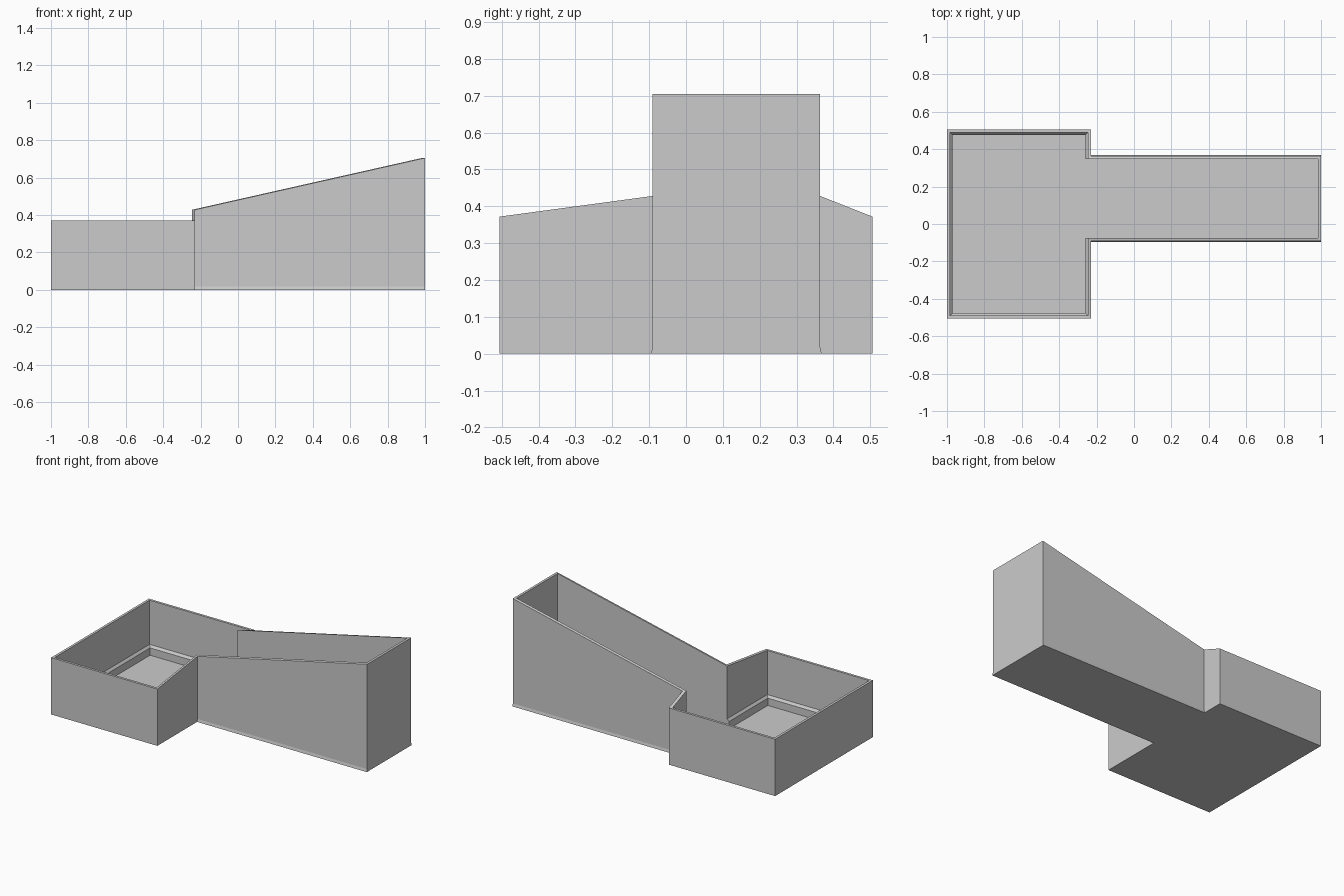
import bpy
import bmesh

if "Cube" in bpy.data.objects:
    bpy.data.objects.remove(bpy.data.objects["Cube"])

T = 0.016        # wall thickness
FLOOR = 0.02     # top of the floor slab
LEDGE = 0.013    # width of the inner ledge


def finish(bm, name):
    bmesh.ops.recalc_face_normals(bm, faces=bm.faces[:])
    mesh = bpy.data.meshes.new(name)
    bm.to_mesh(mesh)
    bm.free()
    obj = bpy.data.objects.new(name, mesh)
    bpy.context.collection.objects.link(obj)
    return obj


def bridge(bm, a, b, closed=True):
    n = len(a)
    for i in range(n if closed else n - 1):
        j = (i + 1) % n
        bm.faces.new((a[i], a[j], b[j], b[i]))


def t_outline(inset, flare=0.0):
    """T-shaped plan: wide room on the left, narrow arm on the right."""
    west, mid, east = -1 + inset, -0.23 - inset, 1 - inset
    south, north = -0.506 + inset, 0.506 - inset
    arm_s, arm_n = -0.091 + inset - flare, 0.364 - inset + flare
    return [(west, south), (mid, south), (mid, arm_s), (east, arm_s),
            (east, arm_n), (mid, arm_n), (mid, north), (west, north)]


# Shell: floor slab and thin walls with sloping rims, in one closed body
rim = [0.372, 0.372, 0.428, 0.705, 0.705, 0.428, 0.372, 0.372]
outer, inner = t_outline(0), t_outline(T)
bm = bmesh.new()


def ring(points, heights):
    return [bm.verts.new((x, y, z)) for (x, y), z in zip(points, heights)]


rings = [ring(t_outline(0, 0.004), [0] * 8),   # slight flare at the arm's foot
         ring(outer, [0.018] * 8),
         ring(outer, rim),
         ring(inner, rim),
         ring(inner, [FLOOR] * 8)]
for a, b in zip(rings, rings[1:]):
    bridge(bm, a, b)
bm.faces.new(rings[0])
bm.faces.new(rings[-1])
finish(bm, "walls_and_floor")

# Ledge: bevelled kerb round the foot of the room walls, open at the arm
path = [inner[i] for i in (5, 6, 7, 0, 1, 2)]
inward = [(-1, 0), (-1, -1), (1, -1), (1, 1), (-1, 1), (-1, 0)]
section = [(0, FLOOR), (0, 0.083), (LEDGE, 0.068), (LEDGE, FLOOR)]
bm = bmesh.new()
strips = [[bm.verts.new((x + dx * d, y + dy * d, z))
           for (x, y), (dx, dy) in zip(path, inward)] for d, z in section]
for i in range(4):
    bridge(bm, strips[i], strips[(i + 1) % 4], closed=False)
for end in (0, -1):
    bm.faces.new([s[end] for s in strips])
finish(bm, "inner_ledge")
